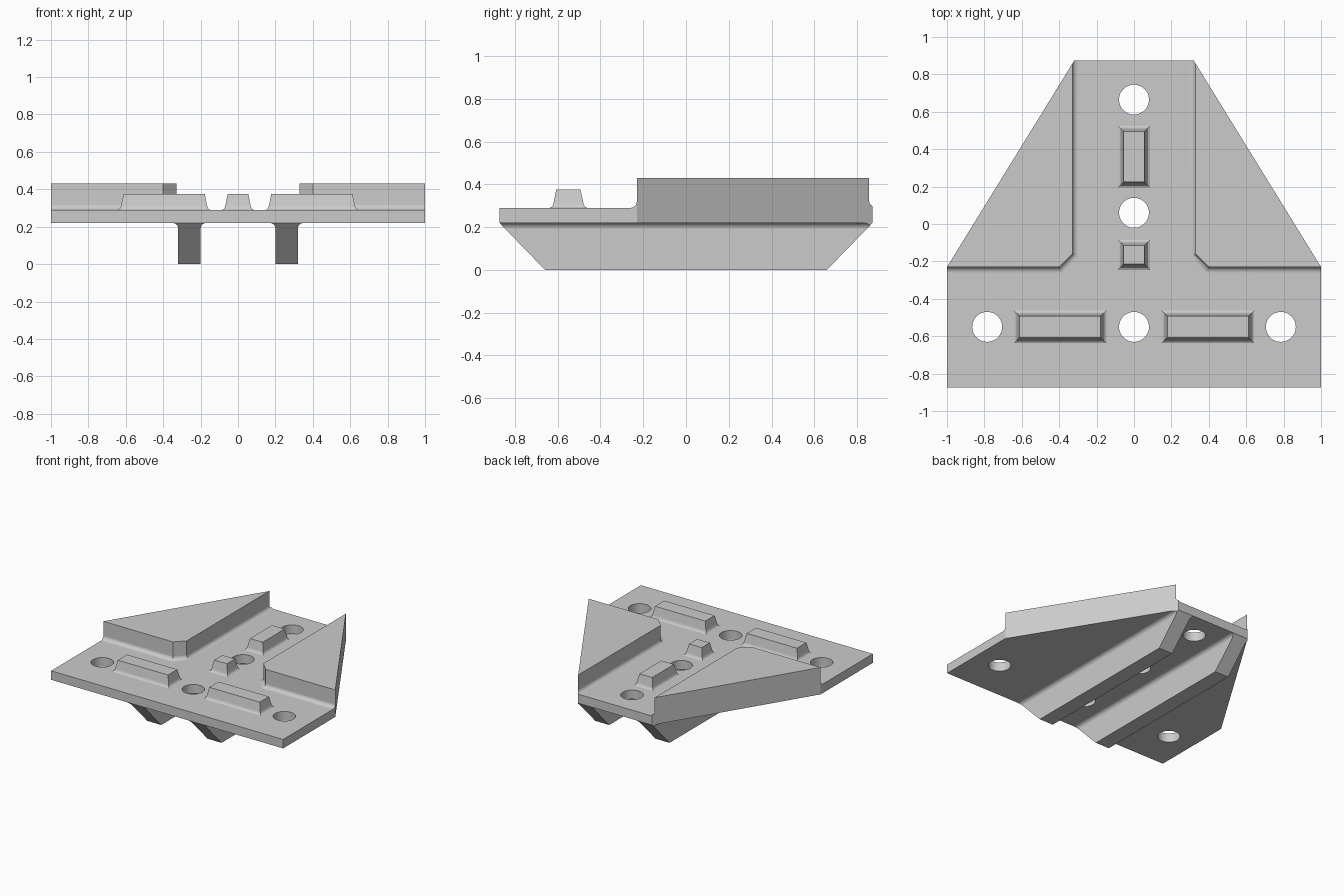
import bpy, bmesh, math
from mathutils import Vector

cube = bpy.data.objects.get("Cube")
if cube:
    bpy.data.objects.remove(cube)

grey = bpy.data.materials.new("light grey")
grey.use_nodes = True
colour = (0.6, 0.6, 0.6, 1)
grey.diffuse_color = colour
grey.node_tree.nodes["Principled BSDF"].inputs["Base Color"].default_value = colour

BACK = 0.873                    # half depth of the plate
SHOULDER = -0.23                # where the tapering sides begin
TIP = 0.32                      # half width of the back edge
UNDER, TOP = 0.22, 0.29         # plate underside and top
FILLET = 0.03
STEPS = 6
SLOPE = Vector((BACK - SHOULDER, 1 - TIP, 0))   # outward normal of the right taper


def fillet_curve():
    """Pairs of (outward offset, height) from the wall down to the floor."""
    angles = [math.pi / 2 * i / STEPS for i in range(STEPS + 1)]
    return [(FILLET * (1 - math.cos(a)), FILLET * (1 - math.sin(a))) for a in angles]


def loft(bm, rings):
    """Skin a stack of equal rings and cap both ends."""
    loops = [[bm.verts.new(p) for p in ring] for ring in rings]
    for a, b in zip(loops, loops[1:]):
        for i in range(len(a)):
            j = (i + 1) % len(a)
            bm.faces.new((a[i], a[j], b[j], b[i]))
    bm.faces.new(loops[0])
    bm.faces.new(loops[-1])
    bmesh.ops.recalc_face_normals(bm, faces=bm.faces)


def clip(bm, point, normal):
    """Cut away everything beyond a plane and close the cut."""
    geom = bm.verts[:] + bm.edges[:] + bm.faces[:]
    cut = bmesh.ops.bisect_plane(bm, geom=geom, plane_co=point, plane_no=normal,
                                 dist=1e-5, clear_outer=True)["geom_cut"]
    edges = [e for e in cut if isinstance(e, bmesh.types.BMEdge)]
    bmesh.ops.holes_fill(bm, edges=edges)


def finish(bm, name, smooth=True):
    bmesh.ops.recalc_face_normals(bm, faces=bm.faces)
    mesh = bpy.data.meshes.new(name)
    bm.to_mesh(mesh)
    bm.free()
    mesh.materials.append(grey)
    obj = bpy.data.objects.new(name, mesh)
    bpy.context.collection.objects.link(obj)
    if smooth:
        shade(obj)
    return obj


def shade(obj):
    bpy.ops.object.select_all(action='DESELECT')
    obj.select_set(True)
    bpy.context.view_layer.objects.active = obj
    bpy.ops.object.shade_smooth_by_angle(angle=math.radians(25))
    normals = obj.modifiers.new("flat face normals", 'WEIGHTED_NORMAL')
    normals.keep_sharp = True


def mirrored(bm, side):
    bmesh.ops.scale(bm, vec=(side, 1, 1), verts=bm.verts)
    return bm


# Base plate with round through holes
outline = [(-1, -BACK), (1, -BACK), (1, SHOULDER), (TIP, BACK), (-TIP, BACK), (-1, SHOULDER)]
bm = bmesh.new()
loft(bm, [[(x, y, z) for x, y in outline] for z in (UNDER, TOP)])
plate = finish(bm, "base_plate", smooth=False)

bm = bmesh.new()
for x, y in [(0, 0.665), (0, 0.06), (0, -0.55), (-0.785, -0.55), (0.785, -0.55)]:
    hole = bmesh.ops.create_cone(bm, cap_ends=True, segments=48, radius1=0.08,
                                 radius2=0.08, depth=0.4)
    bmesh.ops.translate(bm, vec=(x, y, TOP), verts=hole["verts"])
cutter = finish(bm, "hole_cutter", smooth=False)
cutter.hide_render = True
cut = plate.modifiers.new("holes", 'BOOLEAN')
cut.operation = 'DIFFERENCE'
cut.solver = 'EXACT'
cut.object = cutter
bpy.context.view_layer.objects.active = plate
bpy.ops.object.modifier_apply(modifier=cut.name)
bpy.data.objects.remove(cutter)
shade(plate)

# Raised side wedges with filleted inner walls, and ribs underneath
for side, label in ((1, "left"), (-1, "right")):
    bm = bmesh.new()
    rings = []
    for d, h in [(0, 0.43 - TOP)] + fillet_curve():
        k = d * math.tan(math.pi / 8)
        ring = [(1.2, SHOULDER - d), (0.40 - k, SHOULDER - d), (0.33 - d, -0.16 - k),
                (0.33 - d, 1), (1.2, 1)]
        rings.append([(x, y, TOP + h) for x, y in ring])
    loft(bm, rings)
    clip(bm, (TIP, BACK, 0), SLOPE)
    clip(bm, (1, 0, 0), (1, 0, 0))
    clip(bm, (0, BACK, 0), (0, 1, 0))
    finish(mirrored(bm, side), label + "_wedge")

    bm = bmesh.new()
    rings = []
    for d, h in [(0, UNDER)] + fillet_curve():
        end = BACK - h * 0.97
        rings.append([(x, y, UNDER - h) for x, y in
                      ((0.2 - d, -end), (0.32 + d, -end), (0.32 + d, end), (0.2 - d, end))])
    loft(bm, rings)
    clip(bm, (TIP, BACK, 0), SLOPE)
    finish(mirrored(bm, side), label + "_rib")

# Tapered locating pegs: centre and half size of the top face
pegs = {"left_peg": (0.395, -0.55, 0.217, 0.057), "right_peg": (-0.395, -0.55, 0.217, 0.057),
        "middle_peg": (0, -0.165, 0.055, 0.05), "back_peg": (0, 0.36, 0.055, 0.135)}
for name, (cx, cy, hx, hy) in pegs.items():
    bm = bmesh.new()
    rings = []
    for grow, z in ((0, 0.375), (0.013, 0.312), (0.016, 0.302), (0.021, 0.295), (0.03, TOP)):
        rings.append([(cx + sx * (hx + grow), cy + sy * (hy + grow), z)
                      for sx, sy in ((-1, -1), (1, -1), (1, 1), (-1, 1))])
    loft(bm, rings)
    finish(bm, name)
